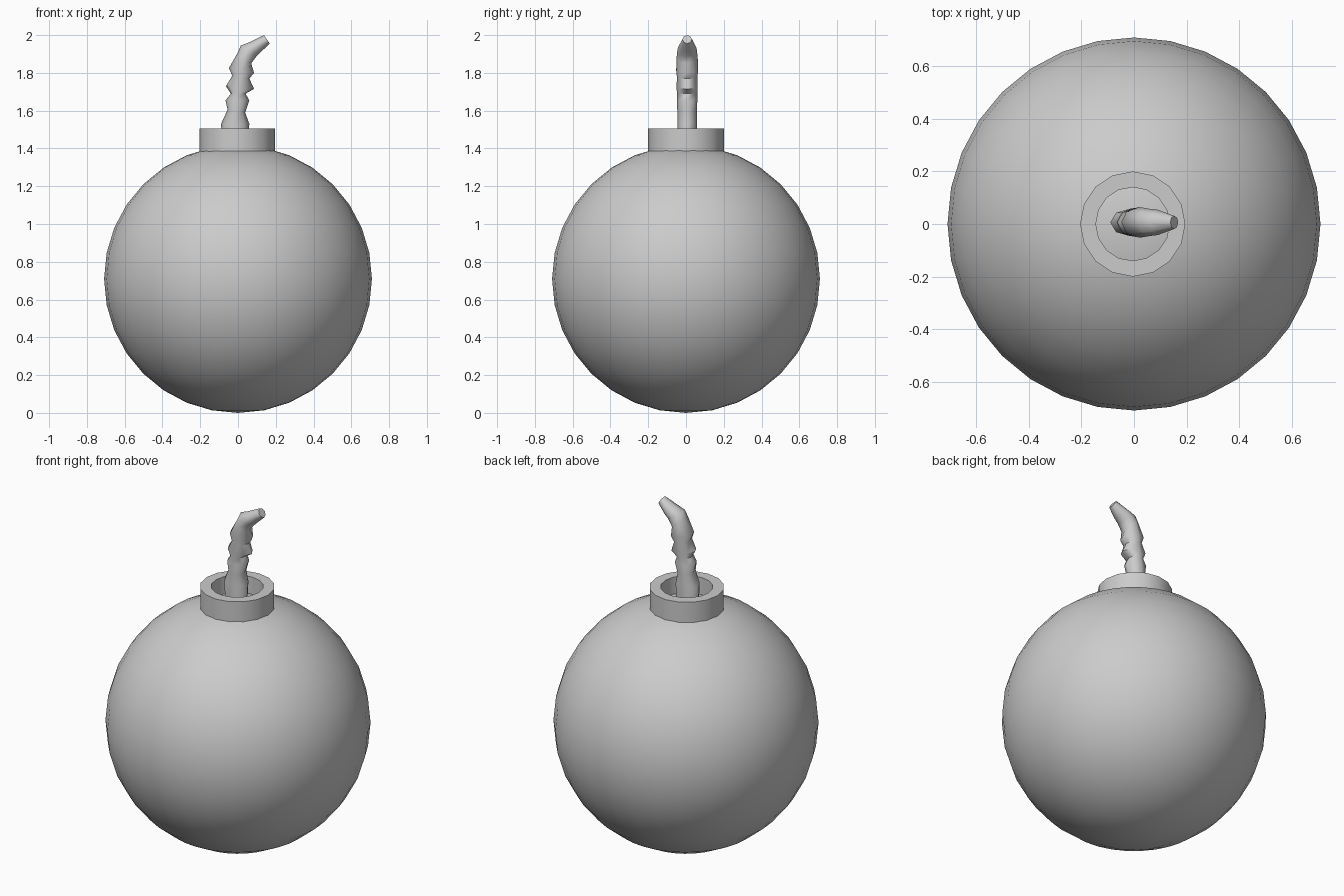
import bpy, bmesh, math

if "Cube" in bpy.data.objects:
    bpy.data.objects.remove(bpy.data.objects["Cube"])


def finish(bm, name, angle):
    bmesh.ops.recalc_face_normals(bm, faces=bm.faces)
    mesh = bpy.data.meshes.new(name)
    bm.to_mesh(mesh)
    bm.free()
    obj = bpy.data.objects.new(name, mesh)
    bpy.context.collection.objects.link(obj)
    bpy.ops.object.select_all(action='DESELECT')
    obj.select_set(True)
    bpy.context.view_layer.objects.active = obj
    bpy.ops.object.shade_smooth_by_angle(angle=math.radians(angle))
    return obj


def bridge(bm, a, b):
    n = len(a)
    for i in range(n):
        j = (i + 1) % n
        bm.faces.new((a[i], a[j], b[j], b[i]))


# Round body
bm = bmesh.new()
bmesh.ops.create_uvsphere(bm, u_segments=32, v_segments=16, radius=0.709)
bmesh.ops.translate(bm, verts=bm.verts, vec=(0, 0, 0.709))
finish(bm, "body", 40)

# Hollow collar: closed square profile turned around the axis
bm = bmesh.new()
profile = [(0.2, 1.36), (0.2, 1.505), (0.14, 1.505), (0.14, 1.36)]
SIDES = 16
rings = [[bm.verts.new((-0.005 + r * math.cos(2 * math.pi * i / SIDES),
                        r * math.sin(2 * math.pi * i / SIDES), z))
          for i in range(SIDES)] for r, z in profile]
for k in range(4):
    bridge(bm, rings[k], rings[(k + 1) % 4])
finish(bm, "collar", 35)

# Knotted fuse: each row is left x, left z, right x, right z, half depth
sections = [
    (-0.080, 1.38, 0.050, 1.38, 0.050),
    (-0.090, 1.53, 0.060, 1.53, 0.052),
    (-0.055, 1.605, 0.038, 1.59, 0.052),
    (-0.066, 1.655, 0.060, 1.655, 0.054),
    (-0.038, 1.69, 0.040, 1.69, 0.054),
    (-0.064, 1.73, 0.085, 1.715, 0.056),
    (-0.030, 1.785, 0.060, 1.77, 0.054),
    (-0.048, 1.825, 0.085, 1.80, 0.058),
    (0.000, 1.91, 0.070, 1.85, 0.056),
    (0.015, 1.945, 0.100, 1.89, 0.052),
    (0.060, 1.962, 0.120, 1.91, 0.048),
    (0.138, 2.00, 0.168, 1.955, 0.025),
]
bm = bmesh.new()
rings = []
for lx, lz, rx, rz, depth in sections:
    ring = []
    for i in range(8):
        a = 2 * math.pi * i / 8
        t = (1 + math.cos(a)) / 2
        ring.append(bm.verts.new((lx + (rx - lx) * t,
                                  0.006 + depth * math.sin(a),
                                  lz + (rz - lz) * t)))
    rings.append(ring)
for a, b in zip(rings, rings[1:]):
    bridge(bm, a, b)
bm.faces.new(rings[0])
bm.faces.new(rings[-1])
finish(bm, "fuse", 50)
